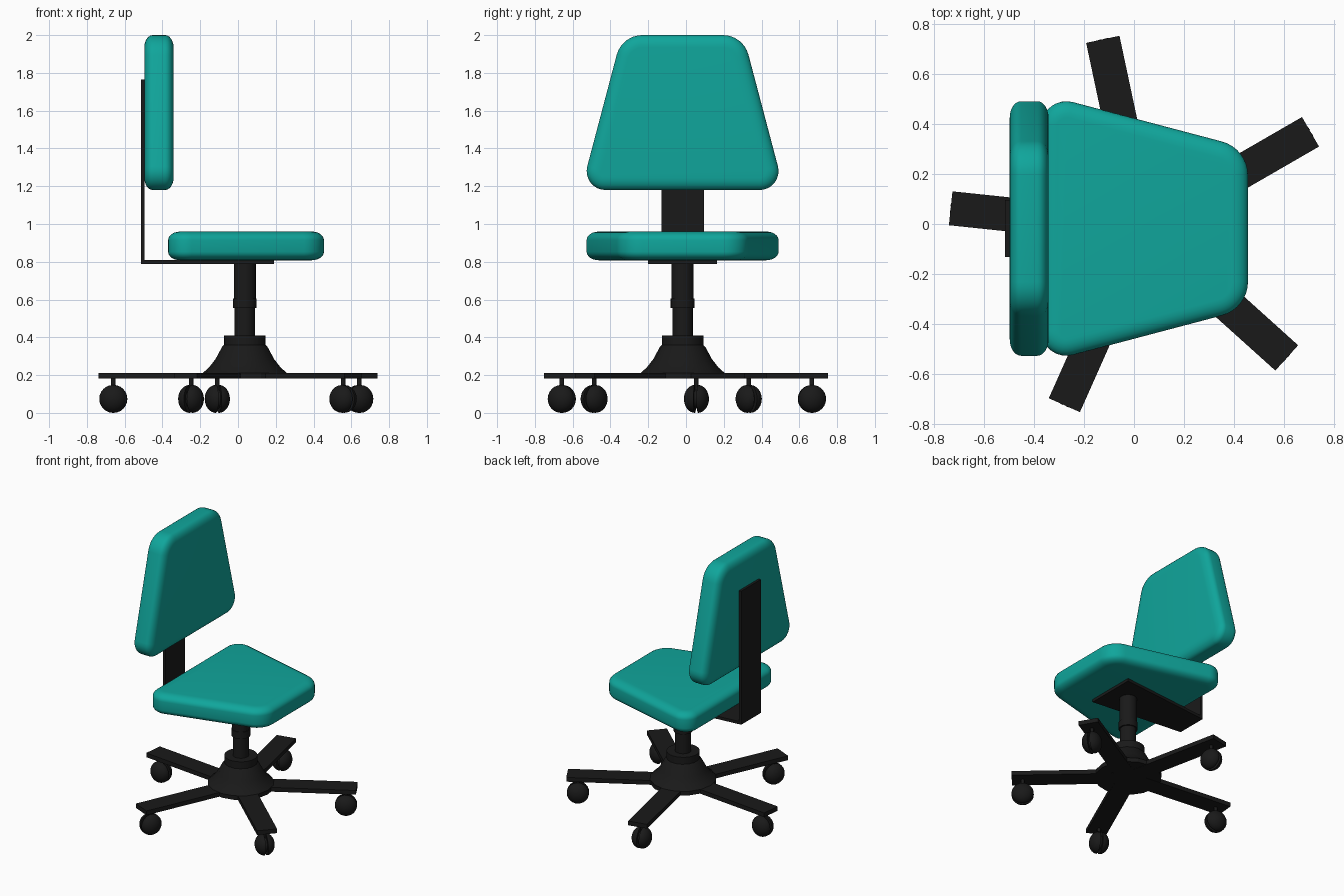
import bpy, bmesh
from math import sin, cos, tan, pi, radians
from mathutils import Matrix, Vector

if "Cube" in bpy.data.objects:
    bpy.data.objects.remove(bpy.data.objects["Cube"])

CX, CY = 0.036, -0.018   # axis of the column and base


def material(name, color):
    m = bpy.data.materials.new(name)
    m.diffuse_color = color
    m.use_nodes = True
    m.node_tree.nodes["Principled BSDF"].inputs["Base Color"].default_value = m.diffuse_color
    return m


TEAL = material("teal_fabric", (0.005, 0.38, 0.33, 1))
BLACK = material("black_plastic", (0.01, 0.01, 0.01, 1))


def finish(name, bm, mat, matrix=None, smooth=None):
    bmesh.ops.recalc_face_normals(bm, faces=bm.faces[:])
    me = bpy.data.meshes.new(name)
    bm.to_mesh(me)
    bm.free()
    ob = bpy.data.objects.new(name, me)
    bpy.context.collection.objects.link(ob)
    me.materials.append(mat)
    if matrix is not None:
        me.transform(matrix)
    if smooth:
        bpy.ops.object.select_all(action='DESELECT')
        ob.select_set(True)
        bpy.context.view_layer.objects.active = ob
        bpy.ops.object.shade_smooth_by_angle(angle=radians(smooth))
    return ob


def loft(bm, rings):
    loops = [[bm.verts.new(p) for p in r] for r in rings]
    n = len(loops[0])
    for a, b in zip(loops, loops[1:]):
        for i in range(n):
            j = (i + 1) % n
            bm.faces.new((a[i], a[j], b[j], b[i]))
    bm.faces.new(loops[0][::-1])
    bm.faces.new(loops[-1])


def lathe(name, profile, matrix, seg=24, smooth=40):
    bm = bmesh.new()
    loft(bm, [[(r * cos(2 * pi * i / seg), r * sin(2 * pi * i / seg), z)
               for i in range(seg)] for r, z in profile])
    return finish(name, bm, BLACK, matrix, smooth)


def prism(name, outline, z0, z1, matrix=None):
    bm = bmesh.new()
    loft(bm, [[(x, y, z) for x, y in outline] for z in (z0, z1)])
    return finish(name, bm, BLACK, matrix)


def cushion(name, length, thick, matrix):
    # rounded trapezoid: wide end at v=0, narrow end at v=length
    phi, r1, r2, w1 = radians(14.8), 0.10, 0.14, 0.408
    b, t = r1, length - r2
    w2 = w1 + (b - t) * tan(phi) + (r1 - r2) / cos(phi)

    def ring(inset, z):
        half, n = [], 8
        for w, v, r, a0, a1 in ((w1, b, r1, -pi / 2, phi), (w2, t, r2, phi, pi / 2)):
            for i in range(n + 1):
                a = a0 + (a1 - a0) * i / n
                half.append((w + (r - inset) * cos(a), v + (r - inset) * sin(a), z))
        return half + [(-x, y, z) for x, y, z in reversed(half)]

    # softly rounded rim
    ix, iz, n = 0.065, 0.045, 6
    rim = [(ix * (1 - sin(pi / 2 * i / n)), iz * (1 - cos(pi / 2 * i / n))) for i in range(n + 1)]
    bm = bmesh.new()
    loft(bm, [ring(i, z) for i, z in rim] + [ring(i, thick - z) for i, z in reversed(rim)])
    return finish(name, bm, TEAL, matrix, 40)


def axes(x, y, z, origin):
    m = Matrix((x, y, z)).transposed().to_4x4()
    m.translation = Vector(origin)
    return m


# cushions
cushion("seat", 0.825, 0.152, axes((0, 1, 0), (1, 0, 0), (0, 0, 1), (-0.37, CY, 0.808)))
cushion("backrest", 0.82, 0.155, axes((0, 1, 0), (0, 0, 1), (1, 0, 0), (-0.496, CY, 1.18)))

# bracket: tapered plate under the seat and upright bar behind the back
h0, h1 = 0.183, 0.113
prism("seat_plate", [(-0.514, CY - h1), (0.19, CY - h0), (0.19, CY + h0), (-0.514, CY + h1)],
      0.788, 0.809)
prism("back_bar", [(-0.514, CY - h1), (-0.495, CY - h1), (-0.495, CY + h1), (-0.514, CY + h1)],
      0.788, 1.765)

# column and hub
centre = Matrix.Translation((CX, CY, 0))
lathe("column", [(0.054, 0.38), (0.054, 0.555), (0.063, 0.555), (0.063, 0.605),
                 (0.058, 0.605), (0.058, 0.795)], centre)
lathe("hub", [(0.222, 0.182), (0.222, 0.212), (0.19, 0.24), (0.155, 0.285), (0.12, 0.35),
              (0.11, 0.36)], centre, 16, 20)
lathe("hub_collar", [(0.11, 0.35), (0.11, 0.41)], centre)

# five legs with twin-wheel casters
R = 0.074
dome = [(R * cos(a), 0.008 + 0.058 * sin(a)) for a in [radians(d) for d in range(0, 90, 11)]]
for k in range(5):
    turn = centre @ Matrix.Rotation(radians(30 + 72 * k), 4, 'Z')
    prism(f"leg_{k + 1}", [(0, -0.068), (0.772, -0.068), (0.772, 0.068), (0, 0.068)],
          0.181, 0.212, turn)
    at = turn @ Matrix.Translation((0.70, 0, 0))
    lathe(f"caster_stem_{k + 1}", [(0.012, 0.05), (0.012, 0.19)], at, 10)
    for side, s in (("a", 1), ("b", -1)):
        wheel = at @ Matrix.Translation((0, 0, R)) @ Matrix.Rotation(s * pi / 2, 4, 'X')
        lathe(f"caster_wheel_{k + 1}{side}", dome, wheel)
    axle = at @ Matrix.Translation((0, 0, R)) @ Matrix.Rotation(pi / 2, 4, 'X')
    lathe(f"caster_axle_{k + 1}", [(0.05, -0.01), (0.05, 0.01)], axle, 16)
